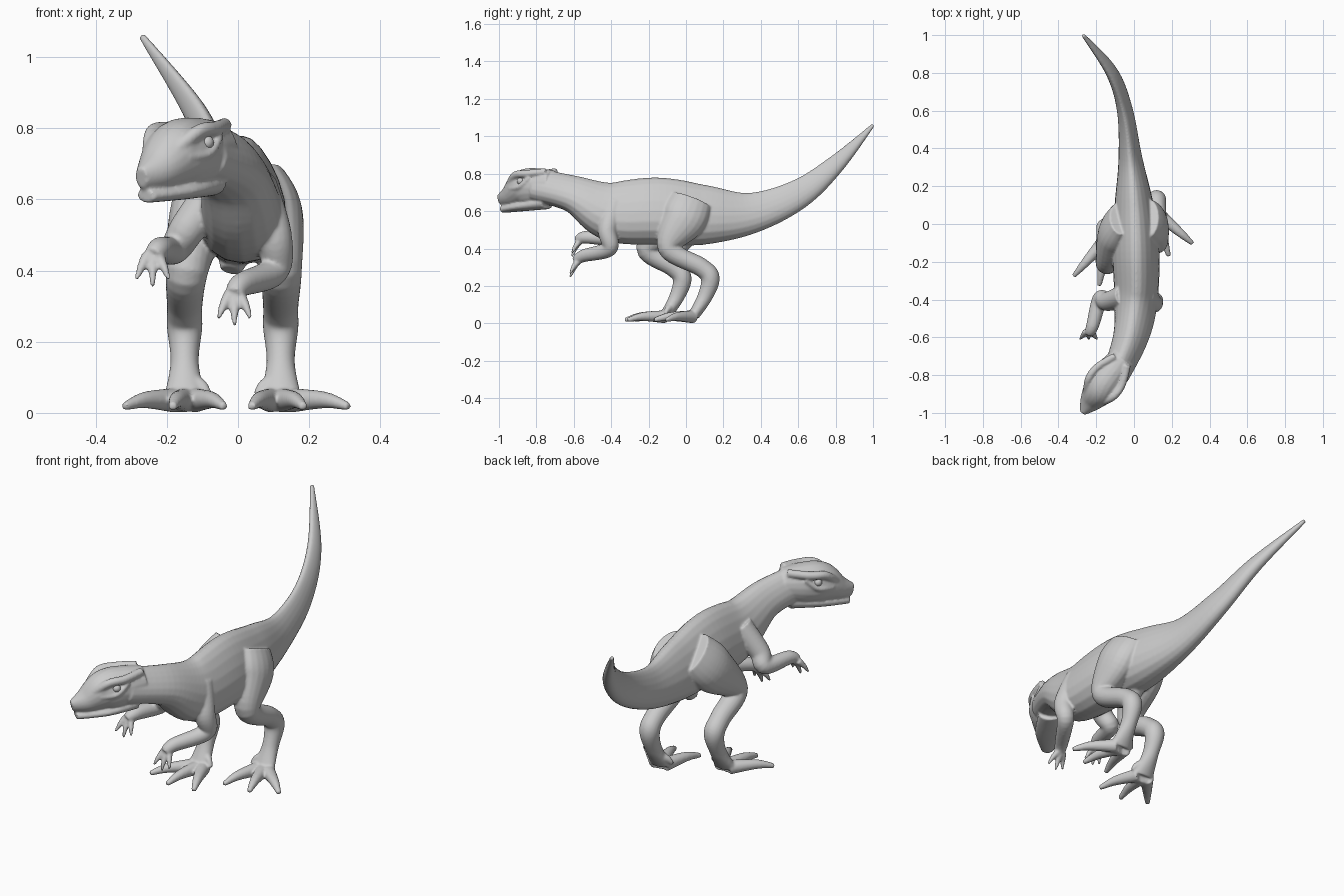
import bpy
import bmesh
import math
from mathutils import Vector

if "Cube" in bpy.data.objects:
    bpy.data.objects.remove(bpy.data.objects["Cube"])

grey = bpy.data.materials.new("clay_grey")
grey.use_nodes = True
shade = .6
colour = (shade, shade, shade, 1)
grey.diffuse_color = colour
grey.node_tree.nodes["Principled BSDF"].inputs["Base Color"].default_value = colour

SEGMENTS = 20
STEPS = 8
skin = bmesh.new()


def spline(stations):
    """Smooth curve through stations of position, half width and half height."""
    points = [Vector(station) for station in stations]
    points = [points[0], *points, points[-1]]
    result = []
    for before, start, end, after in zip(points, points[1:], points[2:], points[3:]):
        leaving = (end - before) / 2
        arriving = (after - start) / 2
        for step in range(STEPS):
            t = step / STEPS
            ease = t * t * (3 - 2 * t)
            result.append(start.lerp(end, ease)
                          + leaving * t * (1 - t) ** 2
                          - arriving * t * t * (1 - t))
    result.append(points[-1])
    return result


def loft(stations, egg=0):
    """Closed tube with oval sections; egg narrows the upper half."""
    path = spline(stations)
    rings = []
    for index, point in enumerate(path):
        ahead = path[min(index + 1, len(path) - 1)]
        behind = path[max(index - 1, 0)]
        centre = Vector(point[:3])
        tangent = (Vector(ahead[:3]) - Vector(behind[:3])).normalized()
        across = Vector((1, 0, 0))
        across = (across - tangent * tangent.x).normalized()
        up = across.cross(tangent)
        half_width, half_height = point[3:]
        ring = []
        for corner in range(SEGMENTS):
            angle = math.tau * corner / SEGMENTS
            wide = half_width * math.cos(angle) * (1 - egg * math.sin(angle))
            high = half_height * math.sin(angle)
            ring.append(skin.verts.new(centre + across * wide + up * high))
        rings.append(ring)
    for ring, following in zip(rings, rings[1:]):
        for corner in range(SEGMENTS):
            neighbour = (corner + 1) % SEGMENTS
            skin.faces.new((ring[corner], ring[neighbour],
                            following[neighbour], following[corner]))
    skin.faces.new(rings[0])
    skin.faces.new(rings[-1])


def tube(points, first_radius, last_radius):
    """Round tube that tapers evenly from point to point."""
    stations = []
    for index, point in enumerate(points):
        share = index / (len(points) - 1)
        radius = first_radius + (last_radius - first_radius) * share
        stations.append((*point, radius, radius))
    loft(stations)


def digit(base, tip, radius):
    """Toe or finger with a raised knuckle and a narrow claw."""
    knuckle = base.lerp(tip, .6) + Vector((0, 0, radius / 3))
    tube([base, knuckle, tip], radius, radius / 3)


def on_head(along, side, z):
    """Point in head space: the head is turned towards its right."""
    forward = Vector((-.6, -.8, 0))
    left = Vector((.8, -.6, 0))
    return Vector((-.08, -.74, z)) + forward * along + left * side


def head_loft(rows):
    loft([(*on_head(along, 0, z), width, height) for along, z, width, height in rows])


# Neck, torso and upswept tail
loft([
    (-.1, -.8, .74, .07, .09),
    (-.02, -.6, .69, .09, .1),
    (.01, -.4, .6, .11, .16),
    (.01, -.15, .6, .12, .18),
    (0, .1, .58, .1, .16),
    (-.02, .35, .59, .06, .11),
    (-.05, .6, .69, .04, .08),
    (-.12, .8, .85, .03, .05),
    (-.27, 1, 1.06, .01, .01),
], egg=.3)

# Pelvic bump under the belly
tube([(0, .02, .5), (-.02, -.02, .4)], .07, .03)

# Skull, snout and lower jaw
head_loft([
    (-.04, .74, .07, .08),
    (.06, .73, .09, .1),
    (.16, .72, .09, .1),
    (.25, .68, .06, .06),
    (.32, .66, .02, .03),
])
head_loft([(0, .65, .06, .04), (.15, .63, .07, .03), (.3, .61, .03, .02)])

# Brow crests and the cheek ridges that frame the eyes
BROW = [(.23, .04, .73), (.16, .08, .79), (.08, .08, .8), (-.02, .04, .81)]
CHEEK = [(.2, .07, .72), (.12, .09, .73), (.06, .08, .78)]
for mirror in (1, -1):
    for ridge, radius in ((BROW, .02), (CHEEK, .013)):
        tube([on_head(along, mirror * side, z) for along, side, z in ridge], radius, radius)

# Legs: the right one strides further forward and stands wider
LEG = [
    (.03, .66, .06, .11),
    (-.01, .56, .08, .12),
    (-.09, .4, .06, .06),
    (.08, .3, .05, .05),
    (.13, .24, .05, .05),
    (.1, .14, .04, .04),
    (.04, .04, .06, .03),
]
for mirror, stride, spread, turn in ((1, 0, 0, 17), (-1, -.15, .03, 9)):
    stations = []
    for y, z, width, height in LEG:
        reach = min((.66 - z) * 3, 1)
        inset = max(z - .5, 0) * .3
        x = mirror * (.12 - inset + spread * reach)
        stations.append((x, y + stride * reach, z, width, height))
    loft(stations)
    foot = Vector(stations[-1][:3])
    for fan in (-1, 0, 1):
        angle = math.radians(turn + 32 * fan)
        direction = Vector((mirror * math.sin(angle), -math.cos(angle), -.08))
        base = foot + Vector((mirror * fan * .025, 0, -.005))
        digit(base, base + direction * .22, .035)
    # Small inner claw
    spur = foot + Vector((-mirror * .02, .03, .05))
    digit(spur, spur + Vector((-mirror * .05, -.03, -.04)), .025)

# Arms, each posed on its own, with three fanned fingers
LEFT_ARM = [(.05, -.38, .64), (.1, -.42, .5), (.1, -.41, .4),
            (.01, -.55, .36), (-.01, -.59, .33)]
RIGHT_ARM = [(-.05, -.38, .64), (-.14, -.41, .52), (-.18, -.4, .46),
             (-.22, -.54, .46), (-.24, -.58, .44)]
for arm in (LEFT_ARM, RIGHT_ARM):
    tube(arm, .06, .025)
    palm = Vector(arm[-1])
    for fan in (-1, 0, 1):
        knuckle = palm + Vector((fan * .015, .01, 0))
        tip = palm + Vector((fan * .045, -.03, abs(fan) * .02 - .085))
        digit(knuckle, tip, .018)

# Fuse all the volumes into one smooth skin
bmesh.ops.recalc_face_normals(skin, faces=skin.faces[:])
mesh = bpy.data.meshes.new("dinosaur_skin")
skin.to_mesh(mesh)
skin.free()
mesh.materials.append(grey)
body = bpy.data.objects.new("dinosaur_skin", mesh)
bpy.context.collection.objects.link(body)
fuse = body.modifiers.new("fuse", "REMESH")
fuse.mode = "VOXEL"
fuse.voxel_size = .006
fuse.use_smooth_shade = True
soften = body.modifiers.new("soften", "SMOOTH")
soften.factor = .5
soften.iterations = 5

# Eyes
for name, mirror in (("left_eye", 1), ("right_eye", -1)):
    bpy.ops.mesh.primitive_uv_sphere_add(radius=.02, location=on_head(.12, mirror * .08, .76))
    eye = bpy.context.object
    eye.name = name
    eye.data.materials.append(grey)
    bpy.ops.object.shade_smooth()
